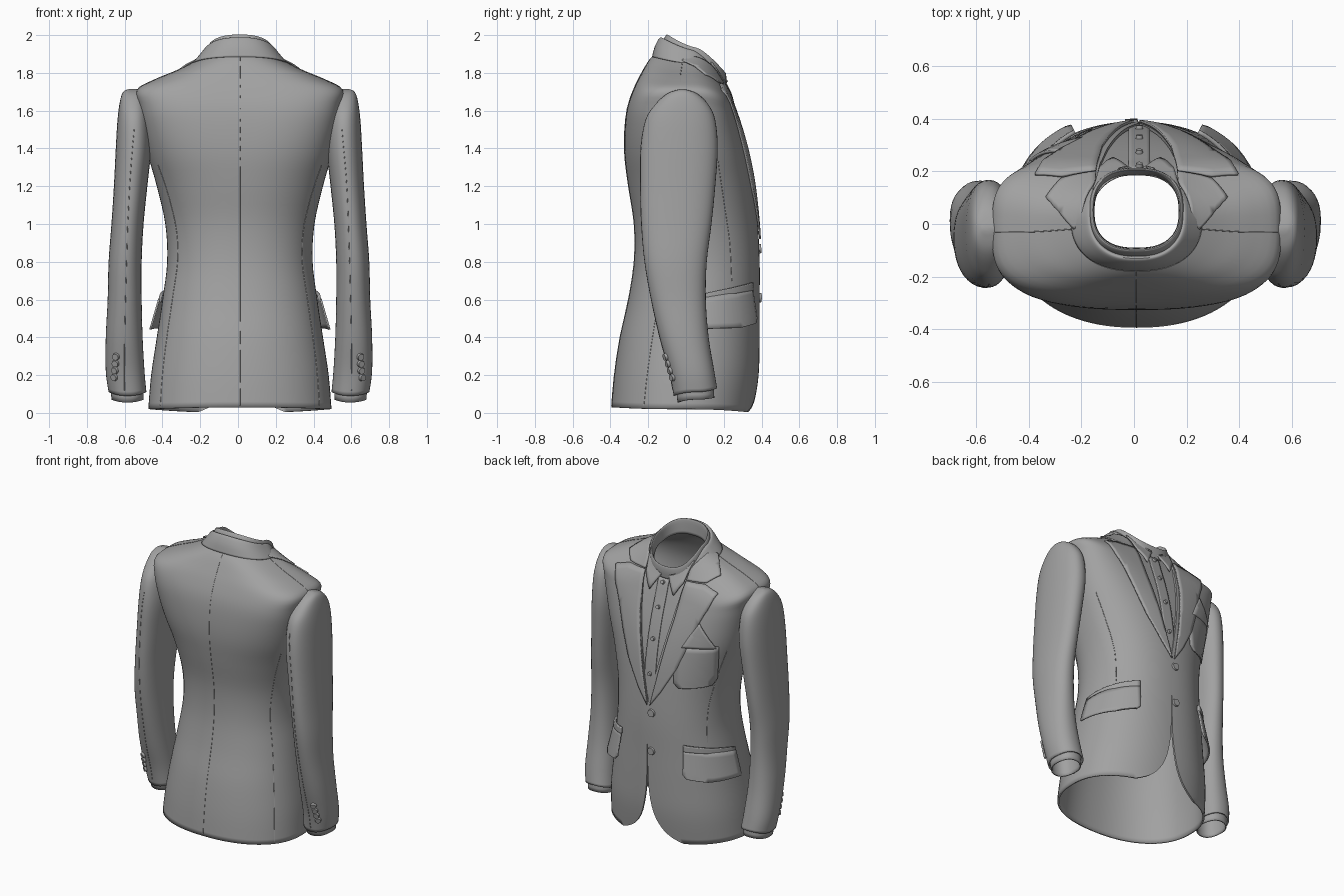
import bpy, bmesh, math
from mathutils import Vector
from mathutils.bvhtree import BVHTree

if "Cube" in bpy.data.objects:
    bpy.data.objects.remove(bpy.data.objects["Cube"])

CX = 0.01
cloth = bpy.data.materials.new("dark_grey_cloth")
cloth.diffuse_color = (0.36, 0.36, 0.36, 1)
cloth.use_nodes = True
cloth.node_tree.nodes["Principled BSDF"].inputs["Base Color"].default_value = cloth.diffuse_color


def add_object(name, bm, thick=0.0, angle=40):
    me = bpy.data.meshes.new(name)
    bm.to_mesh(me)
    bm.free()
    me.materials.append(cloth)
    ob = bpy.data.objects.new(name, me)
    bpy.context.collection.objects.link(ob)
    if angle:
        bpy.context.view_layer.objects.active = ob
        for o in bpy.context.selected_objects:
            o.select_set(False)
        ob.select_set(True)
        bpy.ops.object.shade_smooth_by_angle(angle=math.radians(angle))
    if thick:
        m = ob.modifiers.new("thickness", "SOLIDIFY")
        m.thickness, m.offset = thick, -1
    return ob


def spline(rows, n):
    out = []
    for i in range(len(rows) - 1):
        p = [rows[max(i - 1, 0)], rows[i], rows[i + 1], rows[min(i + 2, len(rows) - 1)]]
        for k in range(n):
            t = k / n
            out.append([b + 0.5 * t * (c - a + t * (2*a - 5*b + 4*c - d + t * (3*(b - c) + d - a)))
                        for a, b, c, d in zip(*p)])
    return out + [list(rows[-1])]


def loft(name, rings, thick, segs=64, e=0.9, zpow=2, arc=(0, 360), cap=False):
    """Rings: centre x, half width, front y, back y, side z, front z, back z, (squareness)."""
    bm = bmesh.new()
    closed = arc[1] - arc[0] == 360
    count = segs if closed else segs + 1
    rows = []
    for cx, hw, yf, yb, zs, zf, zb, q in spline([(*r, e)[:8] for r in rings], 4):
        row = []
        for i in range(count):
            t = math.radians(arc[0] + (arc[1] - arc[0]) * i / segs)
            c, s = math.cos(t), math.sin(t)
            x = cx + hw * math.copysign(abs(c) ** q, c)
            y = (yf + yb) / 2 + (yf - yb) / 2 * math.copysign(abs(s) ** q, s)
            z = zs + ((zf if s > 0 else zb) - zs) * abs(s) ** zpow
            row.append(bm.verts.new((x, y, z)))
        rows.append(row)
    for a, b in zip(rows, rows[1:]):
        for i in range(segs):
            j = (i + 1) % count
            bm.faces.new((a[i], a[j], b[j], b[i]))
    if cap:
        bm.faces.new(rows[-1])
    bm.normal_update()
    tree = BVHTree.FromBMesh(bm)
    return add_object(name, bm, thick), tree


def snap(p):
    """Nearest body point with its outward normal."""
    co, no, _, _ = body_tree.find_nearest(p)
    return co, (no if no.dot(co - Vector((CX, 0, co.z - 0.1))) > 0 else -no)


def patch(name, pts, off, thick, flare=0.0, cuts=5):
    """Cloth piece: outline filled, snapped to the body and offset from it."""
    bm = bmesh.new()
    bm.faces.new([bm.verts.new(p) for p in pts])
    bm.normal_update()
    bmesh.ops.triangulate(bm, faces=bm.faces[:])
    bmesh.ops.subdivide_edges(bm, edges=bm.edges[:], cuts=cuts, use_grid_fill=True)
    top = max(p[2] for p in pts)
    for v in bm.verts:
        drop = top - v.co.z
        co, no = snap(v.co)
        v.co = co + no * (off + flare * drop)
    bm.normal_update()
    facing = sum(f.normal.dot(snap(f.calc_center_median())[1]) * f.calc_area() for f in bm.faces)
    if facing < 0:
        bmesh.ops.reverse_faces(bm, faces=bm.faces[:])
    return add_object(name, bm, thick)


def both(name, pts, *args, **kw):
    for side, tag in ((1, "right"), (-1, "left")):
        patch(name + "_" + tag, [(CX + side * (x - CX), y, z) for x, y, z in pts[::side]], *args, **kw)


def button(name, tree, p, r, off=0.0):
    co, no, _, _ = tree.find_nearest(Vector(p))
    bm = bmesh.new()
    bmesh.ops.create_cone(bm, cap_ends=True, segments=20, radius1=r, radius2=r * 0.85, depth=0.014)
    ob = add_object(name, bm)
    ob.location = co + no * off
    ob.rotation_euler = no.to_track_quat('Z', 'Y').to_euler()


def seam(name, tree, pts, r=0.002):
    cu = bpy.data.curves.new(name, 'CURVE')
    cu.dimensions, cu.bevel_depth, cu.bevel_resolution = '3D', r, 1
    cu.materials.append(cloth)
    fine = [tree.find_nearest(Vector(p))[0] for p in spline(pts, 8)]
    sp = cu.splines.new('POLY')
    sp.points.add(len(fine) - 1)
    for q, co in zip(sp.points, fine):
        q.co = (*co, 1)
    bpy.context.collection.objects.link(bpy.data.objects.new(name, cu))


def cut(ob, name, pts):
    bm = bmesh.new()
    f = bm.faces.new([bm.verts.new((x, 0.04, z)) for x, z in pts])
    ext = bmesh.ops.extrude_face_region(bm, geom=[f])
    for v in ext["geom"]:
        if isinstance(v, bmesh.types.BMVert):
            v.co.y = 0.8
    bmesh.ops.recalc_face_normals(bm, faces=bm.faces[:])
    c = add_object(name, bm, angle=0)
    c.hide_render = True
    c.hide_viewport = True
    m = ob.modifiers.new(name, "BOOLEAN")
    m.object, m.operation, m.solver = c, 'DIFFERENCE', 'EXACT'


# jacket body
body, body_tree = loft("jacket_body", [(CX, *r) for r in (
    (.485, .36, -.395, .02, .0, .03, .9), (.47, .385, -.38, .2, .2, .2, .9), (.44, .39, -.35, .4, .4, .4, .9),
    (.41, .39, -.305, .6, .6, .6, .9), (.385, .39, -.275, .8, .8, .8, .9), (.395, .38, -.275, 1, 1, 1, .9),
    (.44, .36, -.305, 1.2, 1.2, 1.2, .86), (.485, .33, -.325, 1.36, 1.36, 1.36, .76),
    (.515, .295, -.325, 1.5, 1.49, 1.5, .66), (.535, .265, -.31, 1.62, 1.58, 1.62, .58),
    (.545, .245, -.275, 1.71, 1.635, 1.72, .58), (.45, .235, -.235, 1.765, 1.675, 1.80, .74),
    (.33, .225, -.2, 1.815, 1.70, 1.86, .88), (.22, .21, -.165, 1.87, 1.73, 1.90, .92),
    (.185, .205, -.15, 1.90, 1.74, 1.92, .95))], 0.012, segs=96)

# front opening and rounded hem corners
M = 0.02
vee = [(.08, 1.3), (.12, 1.5), (.16, 1.75), (.16, 2.1)]
cut(body, "neck_cutter", [(M, .93)] + [(M + x, z) for x, z in vee] + [(M - x, z) for x, z in vee[::-1]])
hem = spline([(.001, .65), (.003, .5), (.012, .33), (.045, .18), (.10, .085), (.17, .03), (.27, -.01)], 3)
hem.append((.27, -.1))
cut(body, "hem_cutter", [(M + x, z) for x, z in hem] + [(M - x, z) for x, z in hem[::-1]])

# lapels and collar
both("lapel", [(.165, .2, 1.74), (.29, .15, 1.715), (.39, .16, 1.685), (.30, .24, 1.5), (.19, .33, 1.2),
               (.09, .37, 1.02), (.02, .385, .92), (.06, .37, 1.1), (.10, .34, 1.3), (.14, .28, 1.5)],
     0.012, 0.01)
both("collar_end", [(.165, .15, 1.80), (.20, .0, 1.88), (.245, -.02, 1.86), (.29, .04, 1.81),
                    (.345, .085, 1.76), (.29, .14, 1.72), (.165, .2, 1.745)], 0.01, 0.008)
loft("jacket_collar", [(CX, .25, .21, -.18, 1.852, 1.73, 1.885), (CX, .212, .205, -.165, 1.895, 1.755, 1.94),
                       (CX, .187, .2, -.14, 1.92, 1.775, 1.985), (CX, .175, .195, -.125, 1.915, 1.77, 1.98),
                       (CX, .172, .19, -.12, 1.88, 1.74, 1.93)], 0.006, arc=(145, 395), e=0.85, zpow=1.1)

# shirt
patch("shirt_front", [(M, .385, .88), (M + .14, .34, 1.3), (M + .21, .2, 1.72), (M + .17, .1, 1.86),
                      (M + .09, .19, 1.77), (M, .205, 1.74), (M - .09, .19, 1.77), (M - .17, .1, 1.86),
                      (M - .21, .2, 1.72), (M - .14, .34, 1.3)], -0.014, 0.004)
patch("shirt_placket", [(M - .04, .37, .9), (M + .04, .37, .9), (M + .04, .3, 1.45), (M + .04, .205, 1.74),
                        (M - .04, .205, 1.74), (M - .04, .3, 1.45)], -0.006, 0.006)
loft("shirt_collar", [(CX, .182, .21, -.13, 1.85, 1.72, 1.90), (CX, .18, .214, -.125, 1.90, 1.765, 1.96),
                      (CX, .172, .21, -.105, 1.93, 1.80, 2.0), (CX, .163, .2, -.095, 1.925, 1.79, 1.99),
                      (CX, .16, .185, -.09, 1.85, 1.72, 1.90)], 0.004, e=0.8, zpow=1.1)
both("shirt_collar_point", [(.025, .215, 1.77), (.10, .25, 1.64), (.15, .2, 1.72), (.17, .12, 1.85),
                            (.10, .18, 1.79)], 0.012, 0.01)
for i, z in enumerate((1.12, 1.34, 1.53, 1.68)):
    button(f"shirt_button_{i}", body_tree, (M, .39 - .3 * max(0, z - 1), z), 0.014)

# jacket buttons
for i, z in enumerate((.87, .61)):
    button(f"jacket_button_{i}", body_tree, (M - .03, .4, z), 0.027, 0.004)

# hip pockets with flaps
both("hip_pocket_welt", [(.25, .36, .69), (.36, .28, .67), (.46, .06, .625), (.46, .06, .59), (.36, .28, .635),
                         (.25, .36, .65)], 0.02, 0.016)
both("hip_pocket_flap", [(.25, .36, .66), (.36, .28, .64), (.46, .06, .605), (.47, .06, .44), (.38, .28, .45),
                         (.28, .37, .475), (.255, .37, .5)], 0.016, 0.01, flare=0.14)

# breast pocket and pocket square
patch("breast_pocket", [(-.14, .3, 1.34), (-.40, .22, 1.37), (-.41, .22, 1.13), (-.38, .24, 1.09),
                        (-.18, .33, 1.07), (-.15, .33, 1.10)], 0.009, 0.008)
patch("pocket_square", [(-.19, .3, 1.34), (-.38, .22, 1.36), (-.34, .24, 1.43), (-.29, .25, 1.51),
                        (-.24, .27, 1.43)], 0.014, 0.012)

# sleeves, shirt cuffs and cuff buttons
arm = [(.49, .69, .165, -.065, .11, .13, .09), (.50, .705, .15, -.09, .22, .22, .22),
       (.51, .705, .12, -.14, .4, .4, .4), (.515, .695, .105, -.185, .6, .6, .6),
       (.515, .69, .11, -.22, .8, .8, .8), (.505, .675, .135, -.237, 1.0, 1.0, 1.0),
       (.485, .662, .155, -.242, 1.2, 1.2, 1.2), (.465, .652, .168, -.24, 1.4, 1.4, 1.4),
       (.47, .643, .155, -.215, 1.55, 1.55, 1.55), (.49, .63, .12, -.165, 1.65, 1.63, 1.63),
       (.51, .612, .06, -.1, 1.70, 1.69, 1.69), (.54, .58, -.01, -.03, 1.715, 1.715, 1.715)]
for side, tag in ((1, "right"), (-1, "left")):
    rings = [(side * (a + b) / 2 + .005, (b - a) / 2, *r) for a, b, *r in arm]
    _, tree = loft("sleeve_" + tag, rings, 0.01, segs=40, cap=True)
    loft("shirt_cuff_" + tag, [(side * .59 + .005, .085, .15, -.045, .07, .08, .055),
                               (side * .595 + .005, .088, .145, -.06, .2, .2, .2)], 0.008, segs=40)
    for i in range(4):
        button(f"cuff_button_{tag}_{i}", tree, (side * .65, -.06 - .017 * i, .19 + .035 * i), 0.02, 0.006)
    seam("sleeve_seam_" + tag, tree, [(side * .55, -.23, 1.5), (side * .575, -.25, 1.2), (side * .59, -.22, .8),
                                      (side * .6, -.14, .4), (side * .6, -.06, .12)])
    mx = lambda pts: [(CX + side * x, y, z) for x, y, z in pts]
    seam("shoulder_seam_" + tag, body_tree, mx([(.25, -.02, 1.86), (.4, -.03, 1.79), (.53, -.03, 1.71)]))
    seam("side_seam_" + tag, body_tree, mx([(.46, -.18, 1.3), (.37, -.16, .9), (.39, -.17, .6), (.43, -.23, .04)]))
    seam("front_dart_" + tag, body_tree, mx([(.44, .17, 1.33), (.35, .23, .95), (.35, .25, .7)]))

# centre back seam
seam("back_seam", body_tree, [(CX, -.17, 1.89), (CX, -.33, 1.5), (CX, -.3, 1.1), (CX, -.28, .8), (CX, -.4, .04)])
